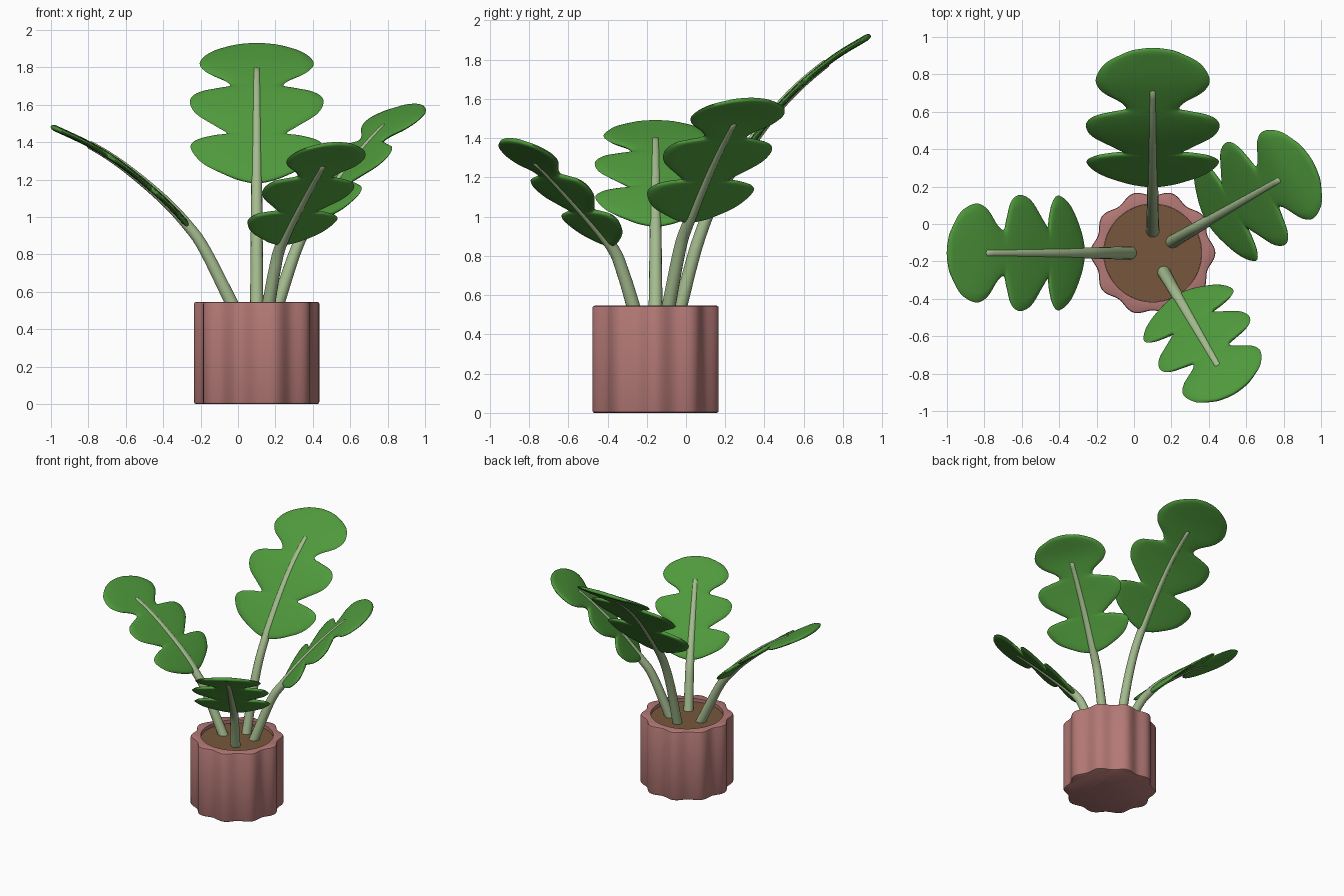
import bpy, bmesh, math
from mathutils import Vector

if "Cube" in bpy.data.objects:
    bpy.data.objects.remove(bpy.data.objects["Cube"])

CX, CY = 0.10, -0.155  # pot centre


def material(name, rgb):
    m = bpy.data.materials.new(name)
    m.diffuse_color = (*rgb, 1)
    m.use_nodes = True
    m.node_tree.nodes["Principled BSDF"].inputs["Base Color"].default_value = m.diffuse_color
    return m


GREEN = material("leaf green", (0.078, 0.32, 0.045))
PALE = material("pale stem green", (0.37, 0.50, 0.27))
CLAY = material("dusty pink clay", (0.45, 0.19, 0.18))
SOIL = material("brown soil", (0.185, 0.095, 0.045))


def loft(name, rings, mat, angle=40):
    """Skin a list of equal-length point rings and cap both ends."""
    bm = bmesh.new()
    vs = [[bm.verts.new(p) for p in ring] for ring in rings]
    n = len(vs[0])
    for a, b in zip(vs, vs[1:]):
        for i in range(n):
            j = (i + 1) % n
            bm.faces.new((a[i], a[j], b[j], b[i]))
    bm.faces.new(vs[0][::-1])
    bm.faces.new(vs[-1])
    bmesh.ops.recalc_face_normals(bm, faces=bm.faces)
    me = bpy.data.meshes.new(name)
    bm.to_mesh(me)
    bm.free()
    me.materials.append(mat)
    ob = bpy.data.objects.new(name, me)
    bpy.context.collection.objects.link(ob)
    bpy.ops.object.select_all(action='DESELECT')
    ob.select_set(True)
    bpy.context.view_layer.objects.active = ob
    bpy.ops.object.shade_smooth_by_angle(angle=math.radians(angle))
    return ob


def spline(pts, steps):
    """Catmull-Rom curve through 2D points."""
    p = [Vector(q) for q in pts]
    p = [2 * p[0] - p[1]] + p + [2 * p[-1] - p[-2]]
    out = []
    for a, b, c, d in zip(p, p[1:], p[2:], p[3:]):
        for k in range(steps):
            t = k / steps
            out.append(0.5 * (2 * b + (c - a) * t + (2 * a - 5 * b + 4 * c - d) * t * t
                              + (3 * b - a - 3 * c + d) * t ** 3))
    return out + [p[-2]]


class Path:
    """Arc-length lookup along a stem curve in the (outward, up) plane."""
    def __init__(self, pts):
        self.p = spline(pts, 16)
        self.s = [0]
        for a, b in zip(self.p, self.p[1:]):
            self.s.append(self.s[-1] + (b - a).length)

    def at(self, s):
        i = 0
        while i < len(self.p) - 2 and self.s[i + 1] < s:
            i += 1
        f = (s - self.s[i]) / (self.s[i + 1] - self.s[i])
        return self.p[i].lerp(self.p[i + 1], f)

    def frame(self, s):
        d = (self.at(s + 0.02) - self.at(s - 0.02)).normalized()
        return self.at(s), Vector((-d.y, d.x))


# Half-width of the lobed leaf along its length
OUTLINE = [(0, 0.02), (0.012, 0.18), (0.04, 0.40), (0.115, 0.78), (0.21, 0.97), (0.262, 0.90),
           (0.288, 0.66), (0.303, 0.44), (0.345, 0.58), (0.43, 0.89), (0.515, 0.985),
           (0.575, 0.88), (0.603, 0.62), (0.625, 0.40), (0.67, 0.47), (0.737, 0.74),
           (0.815, 0.84), (0.91, 0.70), (0.972, 0.40), (0.992, 0.2), (1, 0.02)]


def plant_leaf(name, degrees, half_width, pts):
    """One stem with its leaf; the leaf starts at the third path point."""
    a = math.radians(degrees)
    out, side = Vector((math.cos(a), math.sin(a), 0)), Vector((-math.sin(a), math.cos(a), 0))
    origin = Vector((CX, CY, 0))
    path = Path(pts)
    start, total = path.s[32], path.s[-1]

    def ring(s, width, thick, n, power):
        c, nrm = path.frame(s)
        res = []
        for k in range(n):
            q = 2 * math.pi * k / n
            h = math.copysign(abs(math.sin(q)) ** power, math.sin(q)) * thick
            v = c + nrm * h
            res.append(origin + out * v.x + Vector((0, 0, v.y)) + side * (width * math.cos(q)))
        return res

    # leaf blade
    rings = []
    for t, w in spline(OUTLINE, 5):
        thick = 0.016 * min(1, math.sqrt(max(w, 0.01) / 0.4))
        rings.append(ring(start + t * (total - start), max(w, 0.01) * half_width, thick, 20, 0.6))
    loft(name + "_leaf", rings, GREEN, 60)

    # tapering stem, ending three quarters of the way up the blade
    end = start + 0.75 * (total - start)
    rings = []
    for k in range(33):
        r = 0.036 - 0.014 * k / 32
        rings.append(ring(end * k / 32, r, r, 14, 1))
    rings.append(ring(end + 0.008, 0.014, 0.014, 14, 1))
    loft(name + "_stem", rings, PALE, 50)


plant_leaf("back", 90, 0.363, [(0.11, 0.48), (0.225, 0.90), (0.355, 1.18), (0.63, 1.56),
                               (0.875, 1.785), (1.095, 1.925)])
plant_leaf("left", 180, 0.315, [(0.105, 0.48), (0.275, 0.82), (0.365, 0.95), (0.50, 1.095),
                                (0.71, 1.27), (0.89, 1.385), (1.10, 1.485)])
plant_leaf("right", 30, 0.32, [(0.11, 0.48), (0.245, 0.83), (0.335, 0.97), (0.55, 1.24),
                               (0.79, 1.48), (0.985, 1.60)])
plant_leaf("front", -60, 0.282, [(0.11, 0.48), (0.19, 0.71), (0.26, 0.85), (0.46, 1.06),
                                 (0.70, 1.28), (0.87, 1.395)])


def pot_ring(z, r, wave):
    res = []
    for k in range(120):
        a = 2 * math.pi * k / 120
        q = r + wave * math.cos(10 * a)
        res.append((CX + q * math.cos(a), CY + q * math.sin(a), z))
    return res


# ten-lobed pot with a round opening
W = 0.014
loft("pot", [pot_ring(0, 0.311, W), pot_ring(0.004, 0.318, W), pot_ring(0.011, 0.321, W),
             pot_ring(0.535, 0.321, W), pot_ring(0.542, 0.318, W), pot_ring(0.546, 0.311, W),
             pot_ring(0.546, 0.262, 0), pot_ring(0.50, 0.262, 0)], CLAY, 35)

# soil
loft("soil", [pot_ring(0.48, 0.261, 0), pot_ring(0.52, 0.261, 0)], SOIL, 30)
